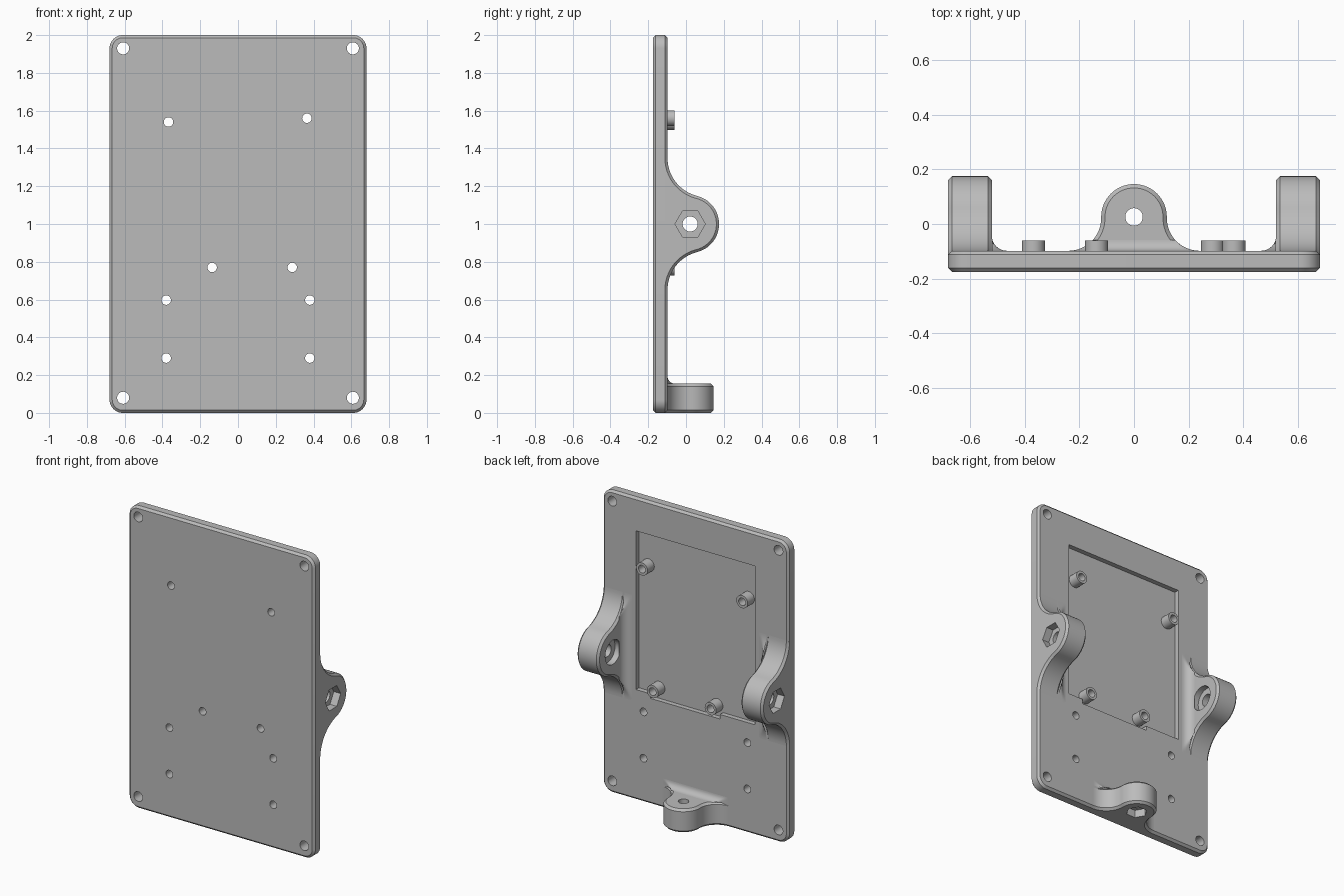
import bpy, bmesh
from math import sin, cos, pi, sqrt, atan2, radians
from mathutils import Vector

if "Cube" in bpy.data.objects:
    bpy.data.objects.remove(bpy.data.objects["Cube"])

GREY = bpy.data.materials.new("plain grey")
GREY.use_nodes = True
GREY.diffuse_color = (0.5, 0.5, 0.5, 1)
GREY.node_tree.nodes["Principled BSDF"].inputs["Base Color"].default_value = (0.5, 0.5, 0.5, 1)

FRONT, BACK, FLOOR = -0.175, -0.098, -0.13   # plate faces and pocket floor, along y
HALF_W, CHAMFER = 0.68, 0.014


# Axis mappings: profile (u, v) and extrusion w to world space
def along_y(u, v, w):
    return Vector((u, w, v))


def along_z(u, v, w):
    return Vector((u, v, w))


def along_x(side):
    return lambda u, v, w: Vector((side * w, v, u))


def finish(name, bm):
    bmesh.ops.recalc_face_normals(bm, faces=bm.faces)
    mesh = bpy.data.meshes.new(name)
    bm.to_mesh(mesh)
    bm.free()
    mesh.materials.append(GREY)
    obj = bpy.data.objects.new(name, mesh)
    bpy.context.collection.objects.link(obj)
    return obj


def prism(name, points, w0, w1, mapping, chamfer=0):
    """Extrude a profile from w0 to w1, with optional chamfered rims."""
    bm = bmesh.new()
    low = [bm.verts.new(mapping(u, v, w0)) for u, v in points]
    high = [bm.verts.new(mapping(u, v, w1)) for u, v in points]
    caps = [bm.faces.new(low), bm.faces.new(high[::-1])]
    n = len(points)
    for i in range(n):
        j = (i + 1) % n
        bm.faces.new((low[i], low[j], high[j], high[i]))
    bmesh.ops.recalc_face_normals(bm, faces=bm.faces)
    if chamfer:
        rims = [e for f in caps for e in f.edges]
        bmesh.ops.bevel(bm, geom=rims, offset=chamfer, segments=1, affect='EDGES')
    return finish(name, bm)


def arc(cu, cv, r, a0, a1, n):
    return [(cu + r * cos(a0 + (a1 - a0) * i / n), cv + r * sin(a0 + (a1 - a0) * i / n))
            for i in range(n + 1)]


def ring(cu, cv, r, n=32):
    return arc(cu, cv, r, 0, 2 * pi, n)[:-1]


def cut(obj, points, w0, w1, mapping):
    """Subtract a prism from a part."""
    cutter = prism("cutter", points, w0, w1, mapping)
    cutter.hide_render = True
    mod = obj.modifiers.new("cut", 'BOOLEAN')
    mod.operation, mod.solver, mod.object = 'DIFFERENCE', 'EXACT', cutter
    bpy.context.view_layer.objects.active = obj
    bpy.ops.object.modifier_apply(modifier=mod.name)
    bpy.data.objects.remove(cutter)


def lug_profile(cu, cv, r, reach):
    """Round-ended lug flaring tangentially into the plate; also gives the flare radius."""
    h = cv - BACK
    flare = (h * h + reach * reach - r * r) / (2 * (r + h))
    fv = BACK + flare
    a = atan2(fv - cv, reach)
    right = arc(cu + reach, fv, flare, -pi / 2, -pi + a, 16)
    tip = arc(cu, cv, r, a, pi - a, 32)
    left = [(2 * cu - u, v) for u, v in right[::-1]]
    base = [(cu - reach, BACK - 0.03), (cu + reach, BACK - 0.03)]
    return right + tip[1:-1] + left + base, flare


def root_fillet(name, cu, reach, flare, w, direction, r, mapping):
    """Concave strip between a lug's face and the plate, fading out with the flare."""
    bm = bmesh.new()
    rows = []
    nu, nt = 64, 8
    for i in range(nu + 1):
        d = reach * (2 * i / nu - 1)
        gap = min(flare, reach - abs(d))
        height = flare - sqrt(max(flare * flare - gap * gap, 0))
        row = []
        for k in range(nt + 1):
            t = r * (1 - cos(pi / 2 * k / nt))
            f = r - sqrt(max(r * r - (r - t) ** 2, 0))
            row.append(bm.verts.new(mapping(cu + d, BACK + min(height, f), w + direction * t)))
        rows.append(row)
    for a, b in zip(rows, rows[1:]):
        for k in range(nt):
            bm.faces.new((a[k], a[k + 1], b[k + 1], b[k]))
    obj = finish(name, bm)
    # open strip: turn it to face away from the plate
    if sum(p.normal.y * p.area for p in obj.data.polygons) < 0:
        obj.data.flip_normals()
    return obj


# Plate with rounded corners
R = 0.07
corners = [(1, 2 - R, 0), (-1, 2 - R, 1), (-1, R, 2), (1, R, 3)]
outline = [p for s, z, q in corners
           for p in arc(s * (HALF_W - R), z, R, q * pi / 2, (q + 1) * pi / 2, 10)]
plate = prism("plate", outline, FRONT, BACK, along_y, CHAMFER)

# Shallow pocket in the back, with a wider notch along its lower edge
P = 0.435
pocket = [(-P, 1.78), (-P, 0.73), (-0.18, 0.73), (-0.18, 0.7),
          (0.33, 0.7), (0.33, 0.73), (P, 0.73), (P, 1.78)]
cut(plate, pocket, FLOOR, 0, along_y)

# Corner holes, lower mounting holes, and standoff pilots
posts = [(0.365, 1.56), (-0.368, 1.54), (0.287, 0.77), (-0.137, 0.77)]
holes = [(s * 0.608, z, 0.032) for s in (1, -1) for z in (0.08, 1.93)]
holes += [(s * 0.38, z, 0.025) for s in (1, -1) for z in (0.29, 0.597)]
holes += [(x, z, 0.025) for x, z in posts]
for x, z, r in holes:
    cut(plate, ring(x, z, r), -0.3, 0.1, along_y)

# Standoffs in the pocket
for i, (x, z) in enumerate(posts):
    post = prism("standoff_%d" % (i + 1), ring(x, z, 0.042), FLOOR - 0.005, -0.06, along_y)
    cut(post, ring(x, z, 0.025), -0.3, 0.1, along_y)

# Side ears: hex nut recess outside, round counterbore inside
EAR_Y, EAR_IN, EAR_REACH = 0.022, 0.52, 0.35
shape, flare = lug_profile(1.0, EAR_Y, 0.153, EAR_REACH)
for side, label in ((1, "left"), (-1, "right")):
    axis = along_x(side)
    ear = prism(label + "_ear", shape, EAR_IN, HALF_W, axis, CHAMFER)
    cut(ear, ring(1.0, EAR_Y, 0.04), 0.4, 0.8, axis)
    hexagon = [(u, v) for u, v in arc(1.0, EAR_Y, 0.08, pi / 2, 5 * pi / 2, 6)[:-1]]
    cut(ear, hexagon, HALF_W - 0.05, 0.8, axis)
    cut(ear, ring(1.0, EAR_Y, 0.08), 0.4, EAR_IN + 0.04, axis)
    root_fillet(label + "_ear_fillet", 1.0, EAR_REACH, flare, EAR_IN, -1, 0.055, axis)

# Bottom lug: through hole with a hex nut recess underneath
LUG_Y, LUG_TOP, LUG_REACH = 0.026, 0.155, 0.24
shape, flare = lug_profile(0, LUG_Y, 0.12, LUG_REACH)
lug = prism("bottom_lug", shape, 0, LUG_TOP, along_z, CHAMFER)
cut(lug, ring(0, LUG_Y, 0.032), -0.1, 0.3, along_z)
cut(lug, ring(0, LUG_Y, 0.065, 6), -0.1, 0.05, along_z)
root_fillet("bottom_lug_fillet", 0, LUG_REACH, flare, LUG_TOP, 1, 0.04, along_z)

# Smooth the curves, keep the hard edges
bpy.ops.object.select_all(action='DESELECT')
for obj in bpy.context.collection.objects:
    if obj.type == 'MESH' and GREY.name in obj.data.materials:
        obj.select_set(True)
        bpy.context.view_layer.objects.active = obj
bpy.ops.object.shade_smooth_by_angle(angle=radians(30))
